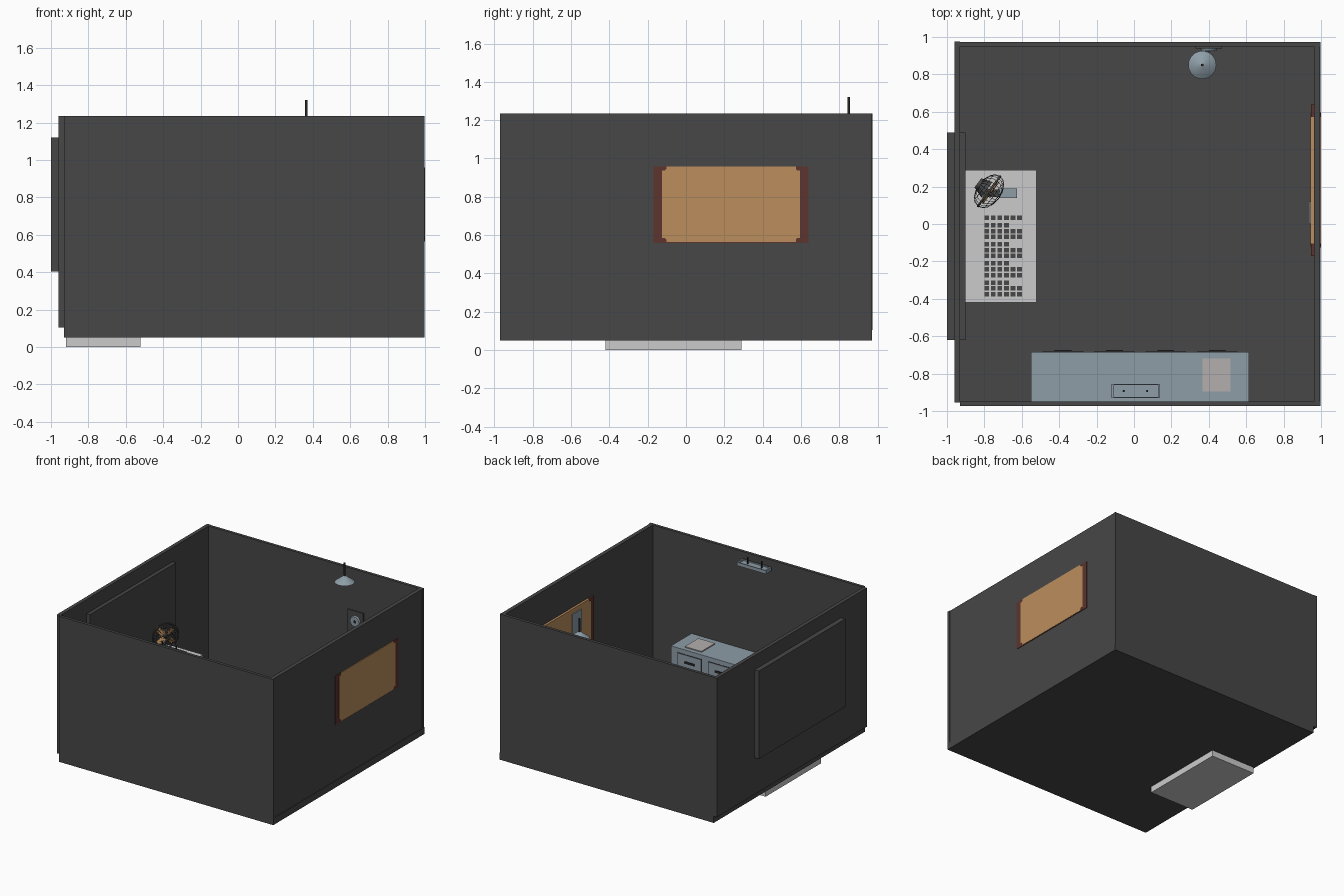
import bpy, bmesh, math
from mathutils import Vector, Matrix

cube = bpy.data.objects.get("Cube")
if cube:
    bpy.data.objects.remove(cube, do_unlink=True)


def material(name, rgb):
    m = bpy.data.materials.new(name)
    m.use_nodes = True
    col = (*rgb, 1.0)
    m.diffuse_color = col
    for n in m.node_tree.nodes:
        if n.type == 'BSDF_PRINCIPLED':
            n.inputs["Base Color"].default_value = col
    return m


CHARCOAL = material("charcoal", (0.063, 0.063, 0.063))
WHITE = material("off white", (0.60, 0.60, 0.60))
STEEL = material("blue steel", (0.27, 0.34, 0.39))
TAN = material("tan wood", (0.50, 0.27, 0.11))
BROWN = material("dark red brown", (0.11, 0.035, 0.028))
GREY = material("warm grey", (0.45, 0.43, 0.42))
BLACK = material("near black", (0.02, 0.02, 0.02))


def finish(name, bm, mat, smooth=False):
    me = bpy.data.meshes.new(name)
    bm.to_mesh(me)
    bm.free()
    me.materials.append(mat)
    ob = bpy.data.objects.new(name, me)
    bpy.context.collection.objects.link(ob)
    if smooth:
        bpy.ops.object.select_all(action='DESELECT')
        ob.select_set(True)
        bpy.context.view_layer.objects.active = ob
        bpy.ops.object.shade_smooth_by_angle(angle=math.radians(40))
    return ob


def add_box(bm, x0, x1, y0, y1, z0, z1):
    mat = Matrix.Translation(((x0 + x1) / 2, (y0 + y1) / 2, (z0 + z1) / 2))
    mat = mat @ Matrix.Diagonal((x1 - x0, y1 - y0, z1 - z0, 1))
    bmesh.ops.create_cube(bm, size=1, matrix=mat)


def box(name, mat, *bounds):
    bm = bmesh.new()
    add_box(bm, *bounds)
    return finish(name, bm, mat)


def cone(name, mat, loc, r1, r2, depth, segs=24, rot=None):
    bm = bmesh.new()
    m = Matrix.Translation(loc) @ (rot or Matrix())
    bmesh.ops.create_cone(bm, cap_ends=True, segments=segs, radius1=r1,
                          radius2=r2, depth=depth, matrix=m)
    return finish(name, bm, mat, True)


# Room shell
box("floor", CHARCOAL, -0.93, 0.998, -0.97, 0.972, 0.05, 0.105)
box("front_wall", CHARCOAL, -0.93, 0.998, -0.972, -0.948, 0.05, 1.235)
box("back_wall", CHARCOAL, -0.93, 0.996, 0.948, 0.972, 0.105, 1.235)
box("left_wall", CHARCOAL, -0.96, -0.93, -0.955, 0.975, 0.105, 1.235)
box("right_wall", CHARCOAL, 0.962, 0.994, -0.95, 0.968, 0.105, 1.235)
box("left_wall_board", CHARCOAL, -1.0, -0.90, -0.62, 0.49, 0.405, 1.12)

# Window in the right wall
box("window_frame", BROWN, 0.947, 0.998, -0.17, 0.64, 0.56, 0.958)
bm = bmesh.new()
add_box(bm, 0.944, 1.0, -0.125, 0.595, 0.564, 0.959)
along_x = [e for e in bm.edges
           if abs((e.verts[0].co - e.verts[1].co).x) > 0.01]
bmesh.ops.bevel(bm, geom=along_x, offset=0.022, segments=3, affect='EDGES')
finish("window_pane", bm, TAN)
box("window_plate", STEEL, 0.936, 0.944, 0.0, 0.12, 0.75, 0.92)

# Console with rows of buttons
TOP = 0.55
box("console", WHITE, -0.92, -0.52, -0.42, 0.29, 0.0, TOP)
bm = bmesh.new()
for block in range(4):
    for row, count in enumerate((6, 6, 4)):
        y = -0.375 + block * 0.102 + row * 0.031
        for i in range(count):
            x = -0.787 + i * 0.035
            add_box(bm, x - 0.0125, x + 0.0125, y - 0.012, y + 0.012,
                    TOP, TOP + 0.008)
for i in range(6):
    x = -0.787 + i * 0.035
    add_box(bm, x - 0.0125, x + 0.0125, 0.021, 0.045, TOP, TOP + 0.008)
finish("console_buttons", bm, CHARCOAL)

# Desk fan: base, stem, caged rotor
fan = Vector((-0.775, 0.175, 0.68))
axis = Vector((0.8, -0.6, 0.0))
turn = axis.to_track_quat('Z', 'Y').to_matrix().to_4x4()
box("fan_base", STEEL, -0.72, -0.625, 0.14, 0.19, TOP, TOP + 0.02)
box("fan_foot", CHARCOAL, -0.81, -0.70, 0.145, 0.185, TOP, TOP + 0.012)
cone("fan_stem", CHARCOAL, (-0.79, 0.185, 0.60), 0.012, 0.012, 0.10, 12)
cone("fan_motor", CHARCOAL, fan - axis * 0.045, 0.05, 0.03, 0.06, 20,
     turn @ Matrix.Rotation(math.pi, 4, 'X'))
cone("fan_hub", CHARCOAL, fan + axis * 0.01, 0.02, 0.015, 0.03, 16, turn)
bm = bmesh.new()
for k in range(4):
    blade = bmesh.ops.create_cube(
        bm, size=1, matrix=Matrix.Diagonal((0.065, 0.045, 0.004, 1)))
    m = (Matrix.Translation(fan) @ turn
         @ Matrix.Rotation(math.radians(45 + 90 * k), 4, 'Z')
         @ Matrix.Translation((0.052, 0, 0.005)) @ Matrix.Rotation(0.4, 4, 'X'))
    bmesh.ops.transform(bm, matrix=m, verts=blade["verts"])
finish("fan_blades", bm, TAN)


def wire(name, mat, paths, radius, cyclic):
    cu = bpy.data.curves.new(name, 'CURVE')
    cu.dimensions = '3D'
    cu.bevel_depth = radius
    cu.bevel_resolution = 1
    for pts in paths:
        sp = cu.splines.new('POLY')
        sp.points.add(len(pts) - 1)
        for p, co in zip(sp.points, pts):
            p.co = (*co, 1)
        sp.use_cyclic_u = cyclic
    cu.materials.append(mat)
    ob = bpy.data.objects.new(name, cu)
    ob.matrix_world = Matrix.Translation(fan) @ turn
    bpy.context.collection.objects.link(ob)


def ring(r, z):
    return [(r * math.cos(a * math.pi / 16), r * math.sin(a * math.pi / 16), z)
            for a in range(32)]


ribs = []
for k in range(12):
    a = k * math.pi / 12
    ribs.append([(0.1 * math.cos(t * math.pi / 8) * math.cos(a),
                  0.1 * math.cos(t * math.pi / 8) * math.sin(a),
                  0.065 * math.sin(t * math.pi / 8)) for t in range(16)])
wire("fan_cage", CHARCOAL, ribs, 0.0013, True)
wire("fan_rim", CHARCOAL, [ring(0.1, 0)], 0.006, True)
wire("fan_cage_rings", CHARCOAL,
     [ring(0.085, 0.034), ring(0.05, 0.056), ring(0.085, -0.034)], 0.0015, True)

# Pendant lamp and the wall fitting below it
cone("pendant_shade", STEEL, (0.365, 0.85, 1.19), 0.075, 0.008, 0.05, 32)
cone("pendant_rod", BLACK, (0.365, 0.85, 1.26), 0.007, 0.007, 0.12, 12)
box("wall_plate", CHARCOAL, 0.33, 0.47, 0.938, 0.948, 0.68, 0.90)
cone("wall_plate_dial", STEEL, (0.40, 0.932, 0.82), 0.045, 0.04, 0.012, 24,
     Matrix.Rotation(math.pi / 2, 4, 'X'))
box("wall_plate_dial_mark", BLACK, 0.392, 0.408, 0.922, 0.926, 0.81, 0.83)

# Counter along the front wall with drawers
box("counter", STEEL, -0.55, 0.615, -0.948, -0.685, 0.105, 0.445)
for col in range(4):
    x0 = -0.485 + col * 0.275
    for row in range(2):
        z0 = 0.285 - row * 0.15
        tag = f"{col + 1}_{row + 1}"
        box("drawer_shadow_" + tag, BLACK, x0 - 0.004, x0 + 0.214,
            -0.685, -0.683, z0 - 0.004, z0 + 0.124)
        box("drawer_front_" + tag, STEEL, x0, x0 + 0.21,
            -0.685, -0.680, z0, z0 + 0.12)
        box("drawer_handle_" + tag, BLACK, x0 + 0.06, x0 + 0.15,
            -0.680, -0.674, z0 + 0.053, z0 + 0.07)
box("counter_tray", GREY, 0.365, 0.515, -0.895, -0.72, 0.445, 0.453)

# Hanging strip light above the counter
box("strip_light", STEEL, -0.12, 0.14, -0.93, -0.855, 1.16, 1.178)
for y0, y1 in ((-0.93, -0.924), (-0.861, -0.855)):
    box("strip_light_lip", STEEL, -0.12, 0.14, y0, y1, 1.178, 1.188)
for x0, x1 in ((-0.12, -0.108), (0.128, 0.14)):
    box("strip_light_end", STEEL, x0, x1, -0.93, -0.855, 1.178, 1.188)
for x in (-0.055, 0.07):
    cone("strip_light_rod", BLACK, (x, -0.893, 1.203), 0.006, 0.006, 0.06, 12)
